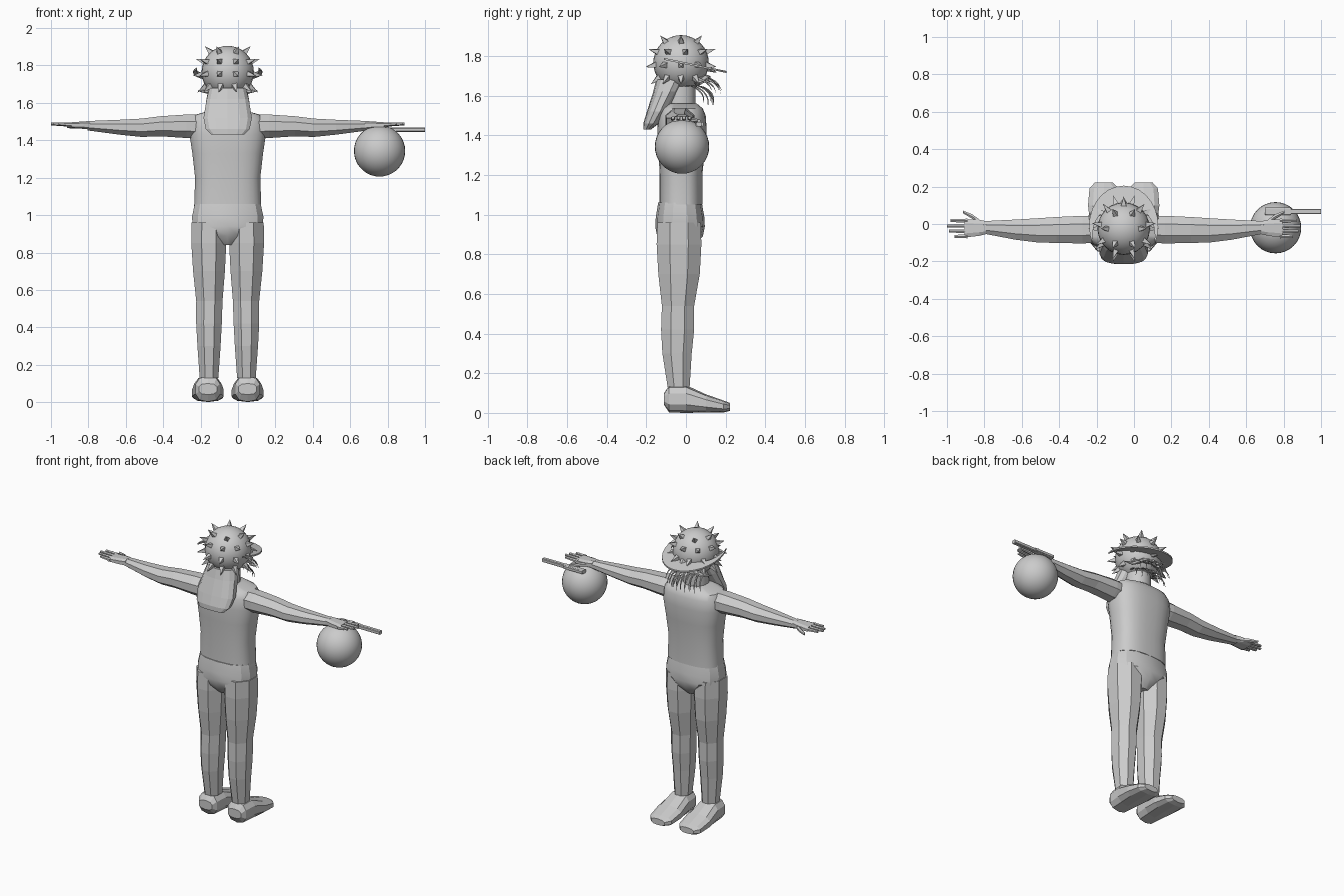
import bpy, bmesh, math
from mathutils import Vector

if "Cube" in bpy.data.objects:
    bpy.data.objects.remove(bpy.data.objects["Cube"])

CX = -0.055          # body centre line
grey = bpy.data.materials.new("clay grey")
grey.diffuse_color = (0.6, 0.6, 0.6, 1)
grey.use_nodes = True
grey.node_tree.nodes["Principled BSDF"].inputs["Base Color"].default_value = grey.diffuse_color


def finish(name, bm, smooth=None):
    bmesh.ops.recalc_face_normals(bm, faces=bm.faces)
    me = bpy.data.meshes.new(name)
    bm.to_mesh(me)
    bm.free()
    me.materials.append(grey)
    ob = bpy.data.objects.new(name, me)
    bpy.context.collection.objects.link(ob)
    if smooth:
        bpy.ops.object.select_all(action='DESELECT')
        ob.select_set(True)
        bpy.context.view_layer.objects.active = ob
        bpy.ops.object.shade_smooth_by_angle(angle=math.radians(smooth))
    return ob


def loft(bm, rings, axis, n=8, power=2.0):
    """rings: (centre, radius_a, radius_b), section square to the axis"""
    a, b = [(1, 2), (0, 2), (0, 1)][axis]
    loops = []
    for c, ra, rb in rings:
        loop = []
        for i in range(n):
            t = 2 * math.pi * (i + 0.5) / n
            co, si = math.cos(t), math.sin(t)
            p = Vector(c)
            p[a] += ra * math.copysign(abs(co) ** (2 / power), co)
            p[b] += rb * math.copysign(abs(si) ** (2 / power), si)
            loop.append(bm.verts.new(p))
        loops.append(loop)
    for l0, l1 in zip(loops, loops[1:]):
        for i in range(n):
            j = (i + 1) % n
            bm.faces.new((l0[i], l0[j], l1[j], l1[i]))
    bm.faces.new(loops[0])
    bm.faces.new(loops[-1])


def lofted(name, rings, axis, n=8, power=2.0, smooth=None):
    bm = bmesh.new()
    loft(bm, rings, axis, n, power)
    return finish(name, bm, smooth)


def spike(bm, base, tip, r, n=4):
    d = (tip - base).normalized()
    u = d.orthogonal().normalized()
    v = d.cross(u)
    ring = [bm.verts.new(base + r * (u * math.cos(k * 2 * math.pi / n) + v * math.sin(k * 2 * math.pi / n)))
            for k in range(n)]
    top = bm.verts.new(tip)
    for k in range(n):
        bm.faces.new((ring[k], ring[(k + 1) % n], top))
    bm.faces.new(ring)


# torso, pelvis, neck
lofted("torso", [((CX, y, z), rx, ry) for z, y, rx, ry in [
    (1.05, -.025, .18, .108), (1.2, -.025, .175, .108), (1.33, -.022, .19, .118),
    (1.43, -.02, .205, .125), (1.5, -.02, .2, .12), (1.535, -.02, .18, .105),
    (1.56, -.025, .09, .08)]], 2, 28, 2.6, 40)
lofted("pelvis", [((CX, -.03, z), rx, ry) for z, rx, ry in [
    (1.06, .18, .11), (.99, .195, .122), (.94, .19, .125), (.89, .11, .115), (.84, .045, .07)]],
    2, 14, 2.5, 30)
lofted("neck", [((CX, -.03, 1.5), .08, .08), ((CX, -.03, 1.68), .075, .08)], 2, 12, 2, 40)

# limbs, mirrored about the body centre
for s, side in ((-1, "left"), (1, "right")):
    lofted(side + "_leg", [((CX + s * d, y, z), rx, ry) for z, d, y, rx, ry in [
        (.96, .1, -.035, .1, .118), (.85, .101, -.035, .101, .122), (.7, .1, -.035, .092, .113),
        (.54, .098, -.04, .076, .088), (.42, .1, -.042, .074, .09), (.3, .1, -.045, .067, .08),
        (.13, .1, -.037, .054, .06)]], 2, 8)
    lofted(side + "_foot", [((CX + s * .106, y, z), rx, rz) for y, z, rx, rz in [
        (-.11, .07, .05, .03), (-.085, .07, .068, .068), (0, .07, .076, .07),
        (.1, .048, .088, .046), (.19, .032, .08, .03), (.222, .03, .05, .02)]], 1, 10, 2.6)
    lofted(side + "_arm", [((CX + s * d, y, z), ry, rz) for d, y, z, ry, rz in [
        (.14, -.03, 1.473, .075, .068), (.22, -.03, 1.475, .08, .068), (.36, -.032, 1.475, .075, .058),
        (.46, -.034, 1.467, .07, .053), (.58, -.03, 1.47, .058, .043),
        (.75, -.018, 1.478, .036, .027)]], 0, 8)
    # hand: palm, four fingers and a thumb
    bm = bmesh.new()
    loft(bm, [((CX + s * d, y, 1.481), ry, rz) for d, y, ry, rz in [
        (.735, -.02, .036, .024), (.77, -.02, .045, .021), (.85, -.023, .052, .015)]], 0, 8, 3)
    for y, length in ((-.066, .905), (-.038, .935), (-.01, .945), (.018, .925)):
        loft(bm, [((CX + s * .835, y, 1.484), .012, .012), ((CX + s * length, y, 1.488), .009, .008)], 0, 6)
    loft(bm, [((CX + s * .765, .005, 1.477), .016, .014), ((CX + s * .81, .04, 1.475), .014, .012),
              ((CX + s * .86, .065, 1.473), .008, .008)], 0, 6)
    finish(side + "_hand", bm)

# ball under the right hand
bm = bmesh.new()
bmesh.ops.create_uvsphere(bm, u_segments=32, v_segments=18, radius=.137)
bmesh.ops.translate(bm, verts=bm.verts, vec=(.757, -.02, 1.343))
finish("ball", bm, 40)

# rod beside the right hand
bm = bmesh.new()
for x0, x1, y, w in ((.7, .84, .068, .02), (.82, 1.0, .067, .014)):
    loft(bm, [((x, y, 1.456), w, .016) for x in (x0, x1)], 0, 4)
    loft(bm, [((x, y, 1.456), w, .012) for x in (x0, x1)], 0, 8, 4)
finish("rod", bm)

# head
HEAD = Vector((CX, -.025, 1.765))
bm = bmesh.new()
bmesh.ops.create_uvsphere(bm, u_segments=24, v_segments=16, radius=.14)
bmesh.ops.translate(bm, verts=bm.verts, vec=HEAD)
finish("head", bm, 40)

# rings of spikes on the head
bm = bmesh.new()
for elev, count in ((50, 6), (24, 9), (-4, 10), (-32, 10)):
    for k in range(count):
        t = 2 * math.pi * (k + .5) / count
        e = math.radians(elev)
        d = Vector((math.sin(t) * math.cos(e), -math.cos(t) * math.cos(e), math.sin(e)))
        spike(bm, HEAD + d * .13, HEAD + d * .19 + Vector((0, 0, -.008)), .022)
finish("head_spikes", bm)

# crescent visor, tilted down to the face side
bm = bmesh.new()
N = 18
rows = []
for i in range(N + 1):
    t = math.radians(-28 + 236 * i / N)
    w = max(0, math.sin(math.pi * i / N))
    pts = []
    for k in (0, 1):
        rx, ry = (.185, .215) if k else (.185 - .07 * w, .215 - .11 * w)
        x, y = CX + rx * math.cos(t), -.01 + ry * math.sin(t)
        z = 1.762 - .21 * y
        pts += [bm.verts.new((x, y, z + .005)), bm.verts.new((x, y, z - .005))]
    rows.append(pts)
for p, q in zip(rows, rows[1:]):
    for a, b in ((0, 2), (2, 3), (3, 1), (1, 0)):
        bm.faces.new((p[a], p[b], q[b], q[a]))
finish("visor", bm)

# hair hanging down the back of the neck
lofted("back_hair", [((CX, y, z), rx, ry) for z, y, rx, ry in [
    (1.68, -.075, .1, .075), (1.62, -.1, .115, .065), (1.52, -.145, .132, .052),
    (1.46, -.175, .12, .04), (1.43, -.195, .09, .02)]], 2, 14, 2.4)

# nose and moustache
bm = bmesh.new()
spike(bm, Vector((CX, .09, 1.75)), Vector((CX, .155, 1.715)), .028, 6)
for s in (-1, 1):
    loft(bm, [((CX + s * d, y, z), .02 * k, .016 * k) for d, y, z, k in [
        (0, .105, 1.69, 1), (.06, .095, 1.685, 1), (.11, .06, 1.66, .7), (.16, .04, 1.665, .15)]], 0, 6)
finish("nose_and_moustache", bm)

# curling beard strands in two rows
bm = bmesh.new()
for row, (y0, z0, reach) in enumerate(((.09, 1.69, .09), (.06, 1.65, .08))):
    for k in range(9):
        u = (k - 4) / 4
        rings = []
        for j in range(6):
            f = j / 5
            x = CX + u * (.085 + .03 * f)
            y = y0 - .05 * u * u + reach * math.sin(f * 1.7)
            z = z0 - .085 * f ** 1.6 - .012 * (k % 2) * f
            r = .009 * (1 - .85 * f)
            rings.append(((x, y, z), r, r))
        loft(bm, rings, 1 if row == 0 else 2, 5)
finish("beard_strands", bm)
